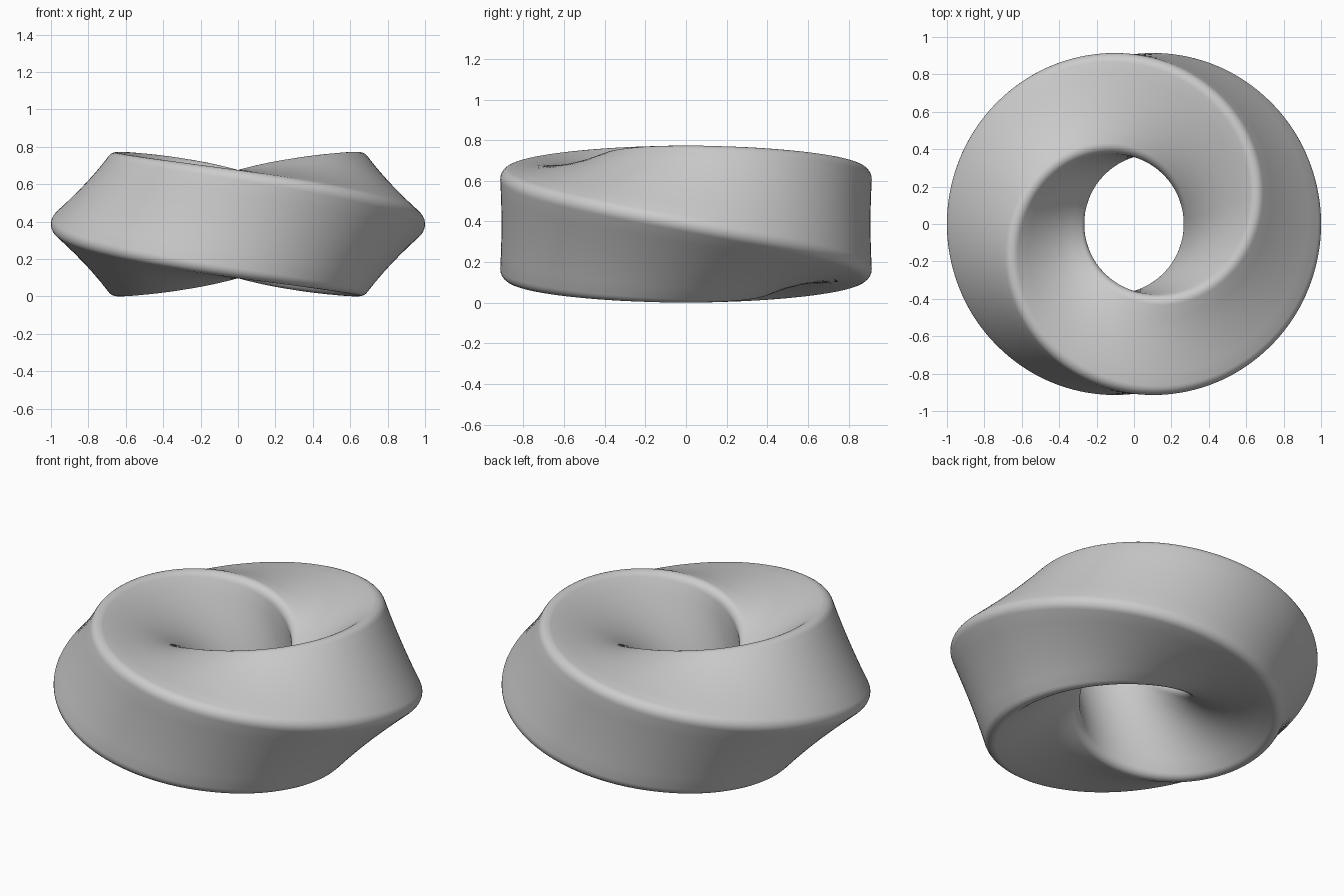
import bpy, bmesh
from math import sin, cos, pi

if "Cube" in bpy.data.objects:
    bpy.data.objects.remove(bpy.data.objects["Cube"])

RING_R = 0.633      # radius of the ring's centre line
HALF = 0.275        # half side of the square section
ROUND = 0.052       # corner rounding
Z_STRETCH = 1.052   # section is slightly taller than wide
Z_MID = 0.387
SEGMENTS = 160
ARC, FLAT = 6, 6    # steps per rounded corner and per flat side


def rounded_square():
    """Outline points, four identical quarters."""
    pts = []
    c = HALF - ROUND
    for q in range(4):
        ca, sa = cos(q * pi / 2), sin(q * pi / 2)
        quarter = [(HALF, -c + 2 * c * i / FLAT) for i in range(FLAT)]
        quarter += [(c + ROUND * cos(a), c + ROUND * sin(a))
                    for a in (pi / 2 * i / ARC for i in range(ARC))]
        pts += [(x * ca - y * sa, x * sa + y * ca) for x, y in quarter]
    return pts


# Sweep the square round the ring while it makes half a turn
section = rounded_square()
n = len(section)
bm = bmesh.new()
rings = []
for s in range(SEGMENTS):
    t = 2 * pi * s / SEGMENTS
    roll = pi / 4 - t / 2
    ring = []
    for u, v in section:
        r = RING_R + u * cos(roll) - v * sin(roll)
        z = Z_MID + Z_STRETCH * (u * sin(roll) + v * cos(roll))
        ring.append(bm.verts.new((r * cos(t), r * sin(t), z)))
    rings.append(ring)

# The last ring meets the first one turned by half its outline
rings.append(rings[0][n // 2:] + rings[0][:n // 2])
for a, b in zip(rings, rings[1:]):
    for i in range(n):
        j = (i + 1) % n
        bm.faces.new((a[i], b[i], b[j], a[j]))
bmesh.ops.recalc_face_normals(bm, faces=bm.faces)
for f in bm.faces:
    f.smooth = True

mesh = bpy.data.meshes.new("twisted_ring")
bm.to_mesh(mesh)
bm.free()
obj = bpy.data.objects.new("twisted_ring", mesh)
bpy.context.collection.objects.link(obj)
